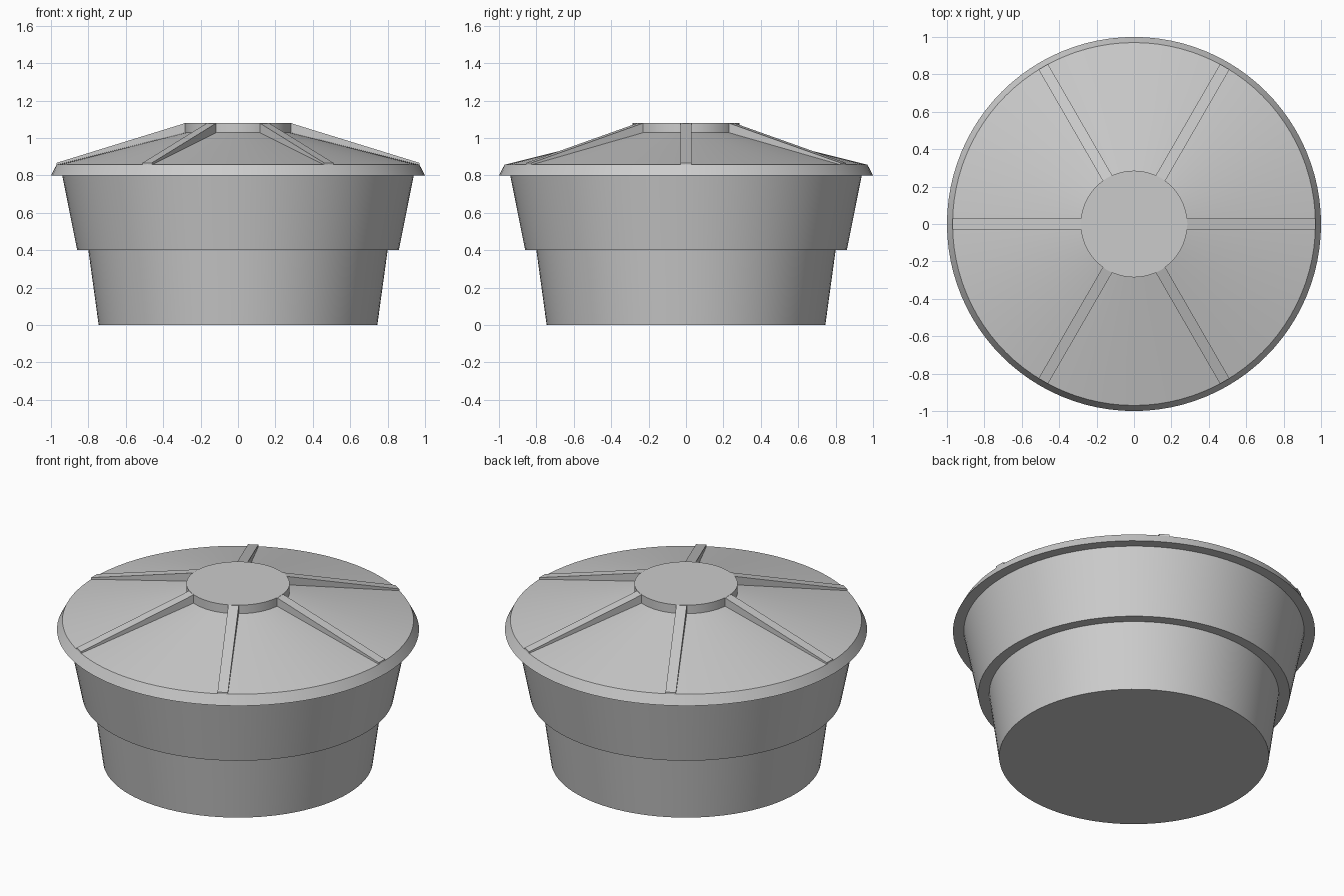
import bpy, bmesh, math
from mathutils import Matrix, Vector

cube = bpy.data.objects.get("Cube")
if cube:
    bpy.data.objects.remove(cube, do_unlink=True)

SEGMENTS = 96

grey = bpy.data.materials.new("plain grey")
grey.use_nodes = True
grey.diffuse_color = (0.6, 0.6, 0.6, 1)
grey.node_tree.nodes["Principled BSDF"].inputs["Base Color"].default_value = (0.6, 0.6, 0.6, 1)


def add_object(name, bm):
    bmesh.ops.recalc_face_normals(bm, faces=bm.faces)
    mesh = bpy.data.meshes.new(name)
    bm.to_mesh(mesh)
    bm.free()
    mesh.materials.append(grey)
    obj = bpy.data.objects.new(name, mesh)
    bpy.context.collection.objects.link(obj)
    bpy.ops.object.select_all(action='DESELECT')
    obj.select_set(True)
    bpy.context.view_layer.objects.active = obj
    bpy.ops.object.shade_smooth_by_angle(angle=math.radians(15))
    return obj


def lathe(name, profile):
    """Closed round solid from (radius, height) rings, capped at both ends."""
    bm = bmesh.new()
    rings = []
    for r, z in profile:
        rings.append([bm.verts.new((r * math.cos(a), r * math.sin(a), z))
                      for a in (math.tau * i / SEGMENTS for i in range(SEGMENTS))])
    for low, high in zip(rings, rings[1:]):
        for i in range(SEGMENTS):
            j = (i + 1) % SEGMENTS
            bm.faces.new((low[i], low[j], high[j], high[i]))
    bm.faces.new(rings[0][::-1])
    bm.faces.new(rings[-1])
    return add_object(name, bm)


# Stepped tank body
lathe("tank_body", [(0.745, 0), (0.8, 0.4), (0.86, 0.4), (0.94, 0.8)])

# Conical lid with bevelled rim and raised central hub
lathe("lid", [(1.0, 0.8), (0.97, 0.857), (0.285, 1.028), (0.285, 1.08)])

# Six tapering radial ribs, starting inside the hub
rib_profile = [(0.27, 1.0), (0.97, 0.84), (0.97, 0.867), (0.28, 1.08), (0.27, 1.08)]
for n in range(6):
    bm = bmesh.new()
    side = bm.faces.new([bm.verts.new((x, -0.029, z)) for x, z in rib_profile])
    grown = bmesh.ops.extrude_face_region(bm, geom=[side])["geom"]
    bmesh.ops.translate(bm, vec=Vector((0, 0.058, 0)),
                        verts=[v for v in grown if isinstance(v, bmesh.types.BMVert)])
    bm.transform(Matrix.Rotation(n * math.tau / 6, 4, 'Z'))
    add_object(f"lid_rib_{n + 1}", bm)
